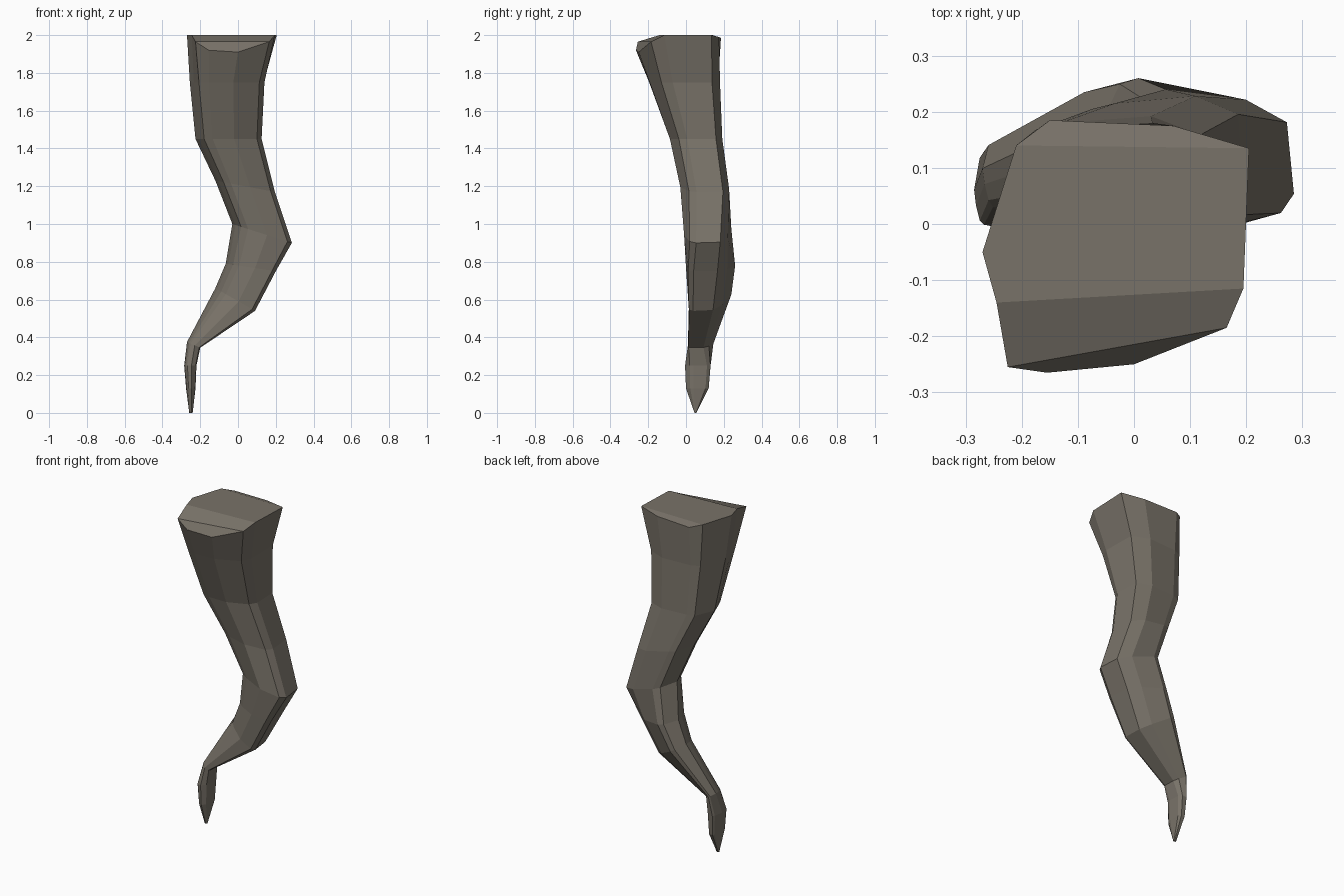
import bpy, bmesh, math
from mathutils import Vector

if "Cube" in bpy.data.objects:
    bpy.data.objects.remove(bpy.data.objects["Cube"], do_unlink=True)


def make_material(name, colour):
    mat = bpy.data.materials.new(name)
    mat.use_nodes = True
    mat.diffuse_color = colour
    mat.node_tree.nodes["Principled BSDF"].inputs["Base Color"].default_value = colour
    return mat


# Broken upper rim, counter-clockwise from the front right corner
RIM = [(-.225, -.255, 1.965), (-.155, -.265, 1.92), (0, -.25, 1.91), (.165, -.185, 1.965),
       (.195, -.115, 2), (.205, .135, 2), (.07, .175, 1.99), (-.15, .185, 1.985),
       (-.21, .14, 2), (-.27, -.05, 2), (-.245, -.14, 2)]

# Cross-sections down the root: height, x range, y range, sideways tilt, skew, squareness
SECTIONS = [
    (1.75, -.255, .14, -.195, .185, 0, 0, .7),
    (1.45, -.225, .125, -.085, .195, 0, 0, .6),
    (1.2, -.12, .195, -.03, .23, -.03, 0, .5),
    (.95, -.03, .285, -.01, .24, -.05, -.02, .4),
    (.77, -.065, .2, 0, .26, -.02, -.05, .4),
    (.6, -.12, .09, .015, .24, -.06, -.06, .4),
    (.36, -.27, -.2, .01, .145, -.015, -.03, .3),
    (.25, -.285, -.22, -.005, .13, 0, 0, .3),
    (.13, -.275, -.225, 0, .12, 0, 0, .3),
    (0, -.258, -.24, .045, .055, 0, 0, 0),
]


def fit(values):
    """Rescale values to run from -1 to 1."""
    low, high = min(values), max(values)
    return [2 * (v - low) / (high - low) - 1 for v in values]


# Unit outlines: the squarish rim and a rounded version with matching corners
rim_u = fit([p[0] for p in RIM])
rim_v = fit([p[1] for p in RIM])
angles = [math.atan2(v, u) for u, v in zip(rim_u, rim_v)]
round_u = fit([math.cos(a) for a in angles])
round_v = fit([math.sin(a) for a in angles])


def section(z, x0, x1, y0, y1, tilt, skew, square):
    us = [a + (b - a) * square for a, b in zip(round_u, rim_u)]
    vs = [a + (b - a) * square for a, b in zip(round_v, rim_v)]
    ys = fit([v * (y1 - y0) / 2 + skew * u for u, v in zip(us, vs)])
    return [Vector(((x0 + x1) / 2 + u * (x1 - x0) / 2,
                    (y0 + y1) / 2 + y * (y1 - y0) / 2,
                    z + tilt * u)) for u, y in zip(fit(us), ys)]


bm = bmesh.new()
rings = [[bm.verts.new(p) for p in RIM]]
for row in SECTIONS:
    rings.append([bm.verts.new(p) for p in section(*row)])

# Shallow groove down the upper back
for ring in rings[1:4]:
    ring[7].co.y -= .015

# Faceted skin
count = len(RIM)
for upper, lower in zip(rings, rings[1:]):
    for i in range(count):
        j = (i + 1) % count
        bm.faces.new((upper[i], lower[i], lower[j], upper[j]))

# Chipped top and closed tip
for loop in ((4, 5, 8, 9, 10), (5, 6, 7, 8), (10, 0, 3, 4), (0, 1, 2, 3)):
    bm.faces.new([rings[0][i] for i in loop])
bm.faces.new(list(reversed(rings[-1])))
bmesh.ops.recalc_face_normals(bm, faces=bm.faces)

mesh = bpy.data.meshes.new("root")
bm.to_mesh(mesh)
bm.free()
mesh.materials.append(make_material("grey brown bark", (.19, .17, .14, 1)))
root = bpy.data.objects.new("root", mesh)
bpy.context.collection.objects.link(root)
